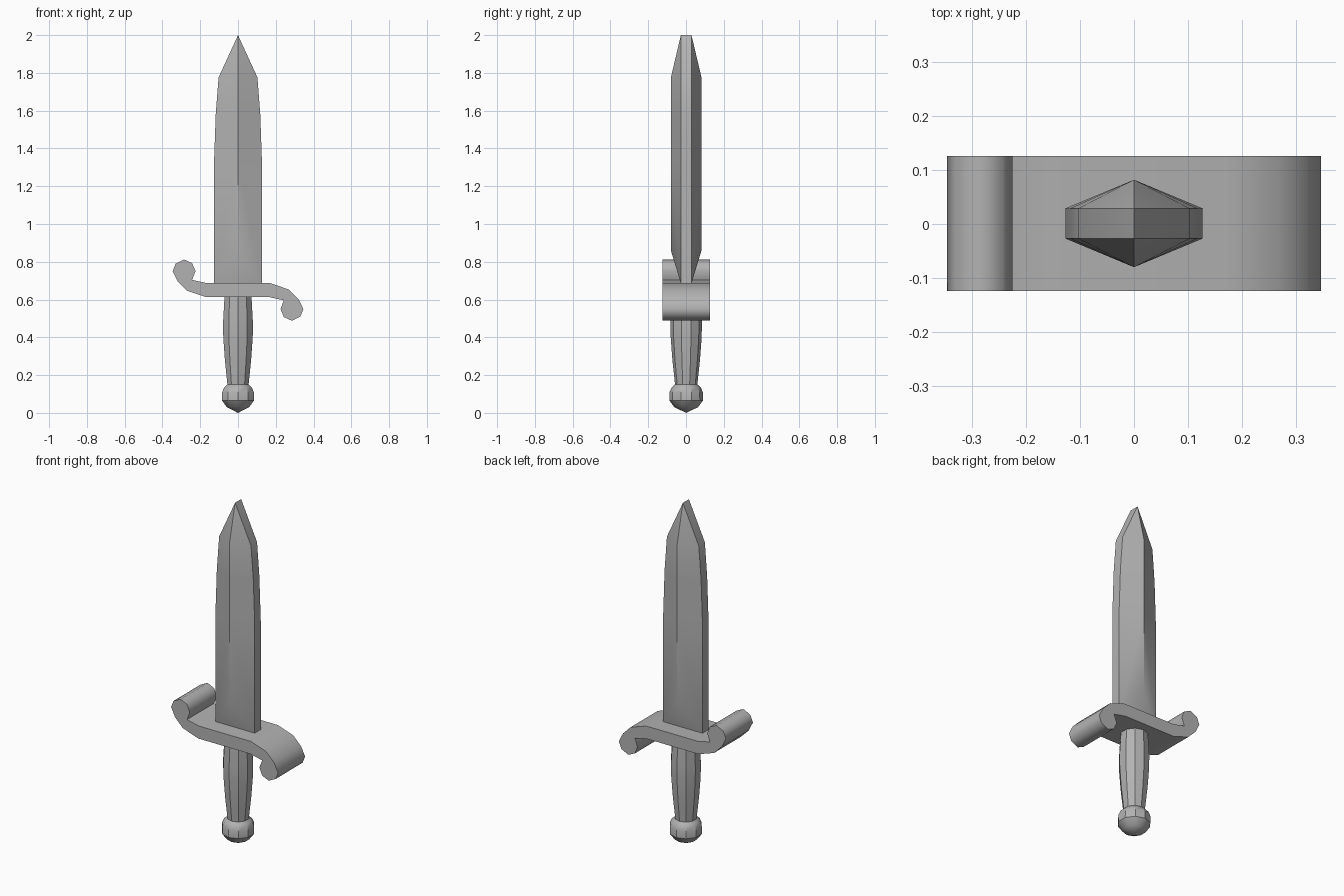
import bpy
import bmesh
from math import sin, cos, tau, radians

if "Cube" in bpy.data.objects:
    bpy.data.objects.remove(bpy.data.objects["Cube"])

CY = 0.001  # slight depth offset of the whole weapon

# Dark grey shared by every part
steel = bpy.data.materials.new("dark_grey")
steel.diffuse_color = (0.45, 0.45, 0.45, 1)
steel.use_nodes = True
steel.node_tree.nodes["Principled BSDF"].inputs["Base Color"].default_value = steel.diffuse_color


def make_object(name, bm, angle=30):
    bmesh.ops.remove_doubles(bm, verts=bm.verts, dist=1e-5)
    bmesh.ops.dissolve_degenerate(bm, edges=bm.edges, dist=1e-5)
    bmesh.ops.recalc_face_normals(bm, faces=bm.faces)
    mesh = bpy.data.meshes.new(name)
    bm.to_mesh(mesh)
    bm.free()
    mesh.materials.append(steel)
    obj = bpy.data.objects.new(name, mesh)
    bpy.context.collection.objects.link(obj)
    bpy.ops.object.select_all(action='DESELECT')
    obj.select_set(True)
    bpy.context.view_layer.objects.active = obj
    bpy.ops.object.shade_smooth_by_angle(angle=radians(angle))
    return obj


def lathe(name, profile, sides=10):
    """Faceted solid of revolution from (radius, z), a vertex facing the front."""
    bm = bmesh.new()
    rings = []
    for r, z in profile:
        if r == 0:
            rings.append([bm.verts.new((0, CY, z))] * sides)
        else:
            rings.append([bm.verts.new((r * sin(tau * i / sides),
                                        CY - r * cos(tau * i / sides), z))
                          for i in range(sides)])
    for lo, hi in zip(rings, rings[1:]):
        for i in range(sides):
            j = (i + 1) % sides
            quad = list(dict.fromkeys((lo[i], lo[j], hi[j], hi[i])))
            bm.faces.new(quad)
    bm.faces.new(rings[-1])
    return make_object(name, bm)


# Pommel and grip
lathe("pommel", [(0, 0.0), (0.062, 0.03), (0.089, 0.066), (0.088, 0.11),
                 (0.077, 0.135), (0.06, 0.15)])
lathe("grip", [(0.059, 0.15), (0.073, 0.28), (0.082, 0.40),
               (0.083, 0.48), (0.075, 0.617)])

# S-shaped guard: half outline, repeated by a half turn about its centre
GZ = 0.65
half = [(0.17, 0.687), (0.27, 0.653), (0.32, 0.603), (0.346, 0.55), (0.33, 0.51),
        (0.285, 0.488), (0.243, 0.507), (0.225, 0.55), (0.243, 0.596), (0.165, 0.613)]
outline = half + [(-x, 2 * GZ - z) for x, z in half]
bm = bmesh.new()
face = bm.faces.new([bm.verts.new((x, CY - 0.125, z)) for x, z in outline])
ext = bmesh.ops.extrude_face_region(bm, geom=[face])
bmesh.ops.translate(bm, vec=(0, 0.25, 0),
                    verts=[v for v in ext["geom"] if isinstance(v, bmesh.types.BMVert)])
make_object("guard", bm, 60)

# Blade: ridged on both sides, flat narrow edges, chamfered at the base
EDGE, RIDGE = 0.028, 0.081
levels = [(0.127, 0.686), (0.127, 1.32), (0.118, 1.58), (0.103, 1.776), (0.0, 2.0)]
ridge_z = {0.686: 0.86}
bm = bmesh.new()
front_back = {}
for s in (-1, 1):
    left = [bm.verts.new((-w, CY + s * EDGE, z)) for w, z in levels]
    right = [bm.verts.new((w, CY + s * EDGE, z)) for w, z in levels]
    ridge = [bm.verts.new((0, CY + s * (RIDGE if z < 2 else EDGE), ridge_z.get(z, z)))
             for w, z in levels]
    front_back[s] = (left, right)
    bm.faces.new((left[0], right[0], ridge[0]))
    for side in (left, right):
        for i in range(len(levels) - 1):
            if i < 3:
                bm.faces.new((side[i], side[i + 1], ridge[i + 1], ridge[i]))
            else:
                bm.faces.new((side[i], ridge[i + 1], ridge[i]))
for k in (0, 1):
    a, b = front_back[-1][k], front_back[1][k]
    for i in range(len(levels) - 1):
        bm.faces.new((a[i], a[i + 1], b[i + 1], b[i]))
(fl, fr), (bl, br) = front_back[-1], front_back[1]
bm.faces.new((fl[0], fr[0], br[0], bl[0]))
make_object("blade", bm)
